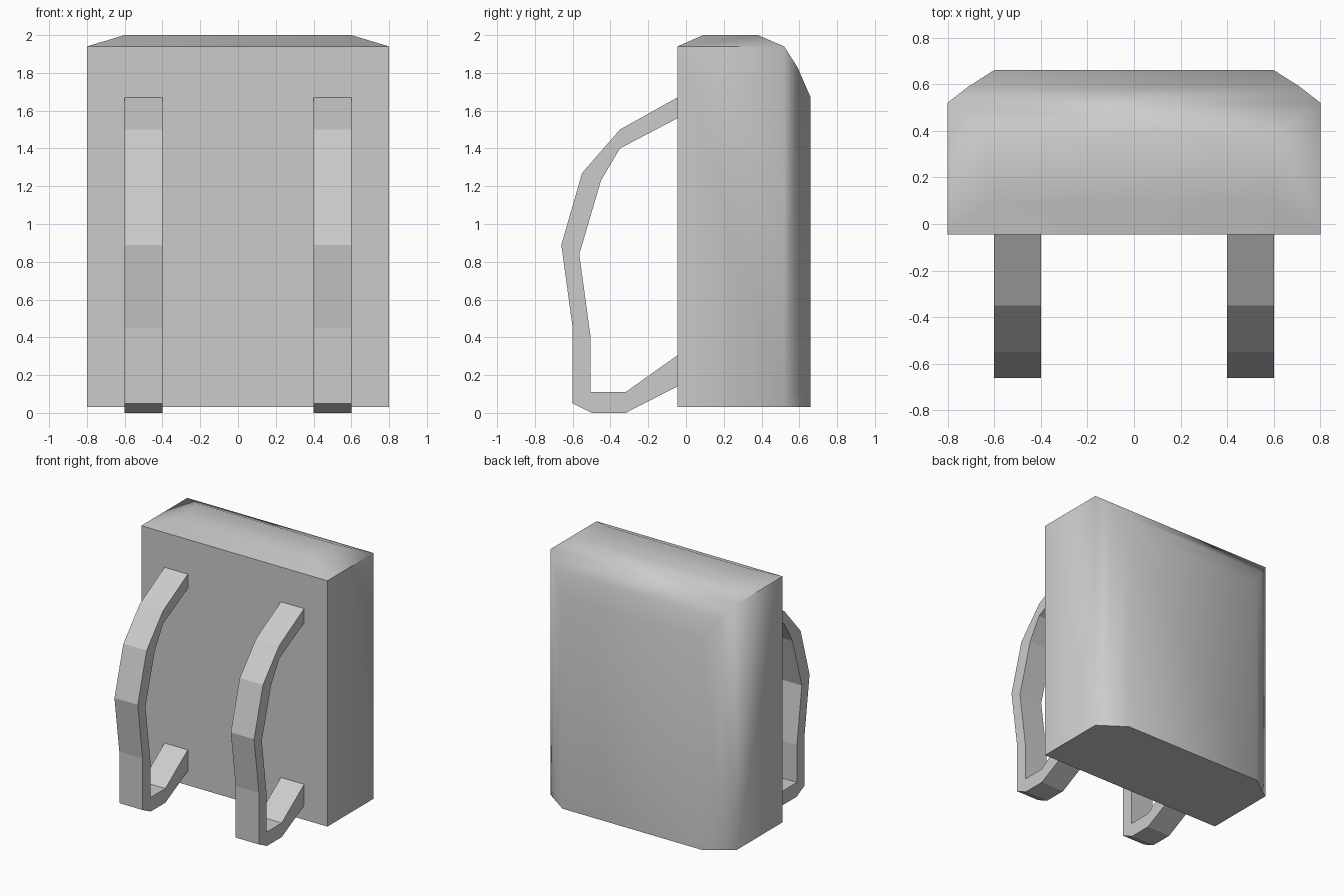
import bpy, bmesh, math

if "Cube" in bpy.data.objects:
    bpy.data.objects.remove(bpy.data.objects["Cube"])


def finish(bm, name):
    bmesh.ops.recalc_face_normals(bm, faces=bm.faces[:])
    mesh = bpy.data.meshes.new(name)
    bm.to_mesh(mesh)
    bm.free()
    obj = bpy.data.objects.new(name, mesh)
    bpy.context.collection.objects.link(obj)
    return obj


# Pack body: half-width corner points, mirrored in x and wrapped in a hull
FRONT = -0.045
corners = [
    (0.80, FRONT, 0.03), (0.80, FRONT, 1.94),                     # front panel
    (0.80, 0.52, 0.03), (0.80, 0.52, 1.94),                       # side panel
    (0.71, 0.59, 0.14), (0.71, 0.59, 1.83),                       # rounded corner
    (0.60, 0.66, 0.03), (0.60, 0.66, 1.67),                       # outer panel
    (0.60, 0.09, 2.00), (0.60, 0.38, 2.00),                       # raised lid
]
bm = bmesh.new()
for x, y, z in corners:
    for side in (-1, 1):
        bm.verts.new((side * x, y, z))
bmesh.ops.convex_hull(bm, input=bm.verts[:])
bmesh.ops.dissolve_limit(bm, angle_limit=math.radians(1),
                         verts=bm.verts[:], edges=bm.edges[:])
body = finish(bm, "pack_body")
bpy.context.view_layer.objects.active = body
body.select_set(True)
bpy.ops.object.shade_smooth_by_angle(angle=math.radians(58))
body.select_set(False)

# Shoulder straps: side profile (y, z), outer edge down then inner edge up
outer = [(FRONT, 1.67), (-0.35, 1.50), (-0.55, 1.27), (-0.66, 0.89), (-0.60, 0.45),
         (-0.60, 0.05), (-0.50, 0.0), (-0.32, 0.0), (FRONT, 0.14)]
inner = [(FRONT, 0.305), (-0.32, 0.11), (-0.505, 0.11), (-0.505, 0.40), (-0.565, 0.84),
         (-0.45, 1.23), (-0.35, 1.40), (FRONT, 1.56)]


def strap(name, x0, width):
    bm = bmesh.new()
    face = bm.faces.new([bm.verts.new((x0, y, z)) for y, z in outer + inner])
    ext = bmesh.ops.extrude_face_region(bm, geom=[face], use_keep_orig=True)
    moved = [g for g in ext["geom"] if isinstance(g, bmesh.types.BMVert)]
    bmesh.ops.translate(bm, verts=moved, vec=(width, 0, 0))
    # leave the strap ends open where they meet the body
    ends = [f for f in bm.faces if all(abs(v.co.y - FRONT) < 1e-4 for v in f.verts)]
    bmesh.ops.delete(bm, geom=ends, context="FACES")
    return finish(bm, name)


strap("left_strap", -0.6, 0.2)
strap("right_strap", 0.4, 0.2)
